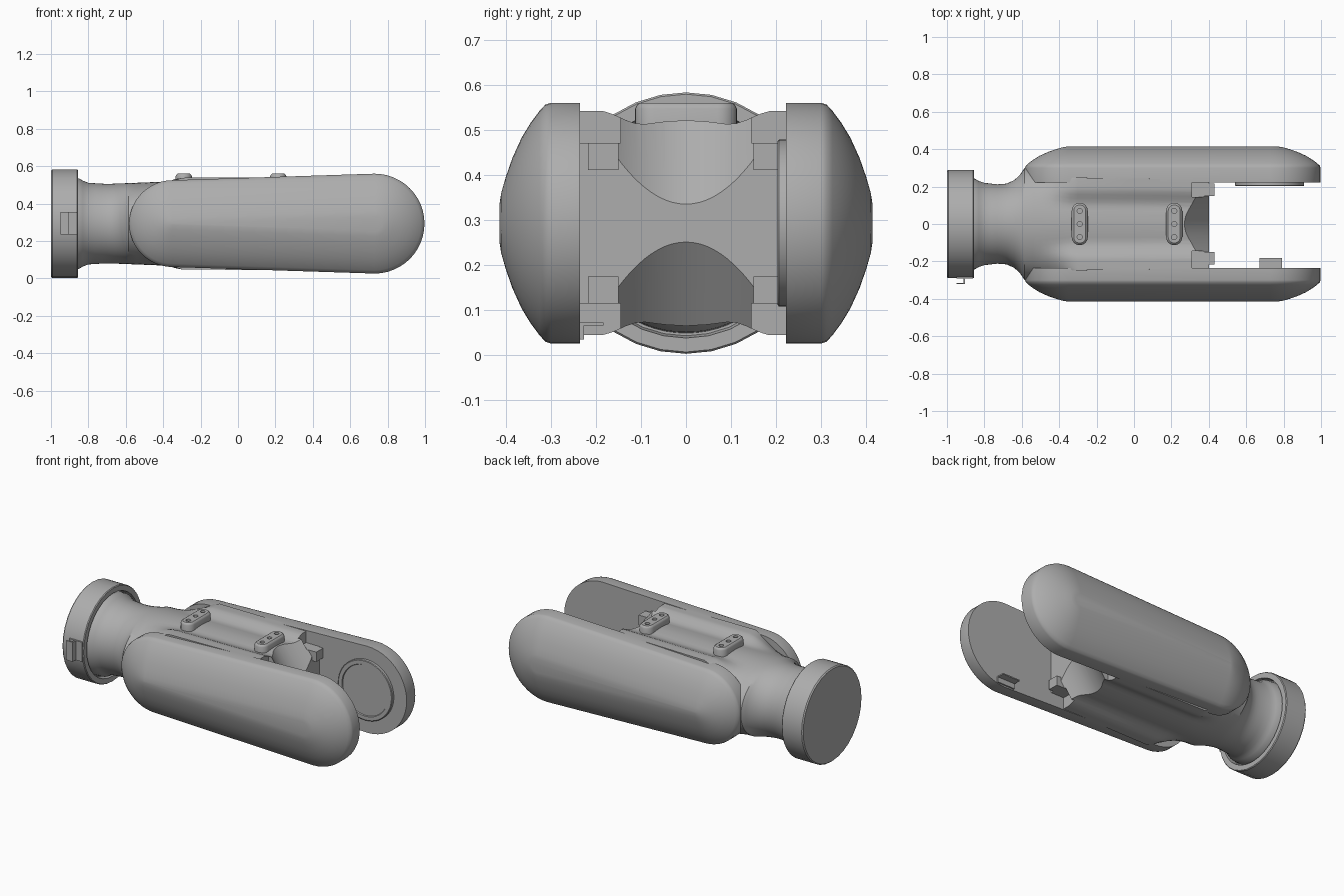
import bpy, bmesh
from math import sin, cos, pi, sqrt
from mathutils import Vector, Matrix

cube = bpy.data.objects.get("Cube")
if cube:
    bpy.data.objects.remove(cube, do_unlink=True)

grey = bpy.data.materials.new("mid grey")
grey.use_nodes = True
COLOUR = (0.42, 0.42, 0.42, 1)
grey.diffuse_color = COLOUR
grey.node_tree.nodes["Principled BSDF"].inputs["Base Color"].default_value = COLOUR
MID = 0.293  # height of the long axis


def make(name, bm):
    bmesh.ops.recalc_face_normals(bm, faces=bm.faces)
    mesh = bpy.data.meshes.new(name)
    bm.to_mesh(mesh)
    bm.free()
    mesh.materials.append(grey)
    obj = bpy.data.objects.new(name, mesh)
    bpy.context.collection.objects.link(obj)
    return obj


def loft(name, rings):
    """Skin closed rings of equal length and cap both ends."""
    bm = bmesh.new()
    rows = [[bm.verts.new(p) for p in ring] for ring in rings]
    n = len(rows[0])
    for a, b in zip(rows, rows[1:]):
        for i in range(n):
            j = (i + 1) % n
            bm.faces.new((a[i], a[j], b[j], b[i]))
    bm.faces.new(rows[0])
    bm.faces.new(rows[-1][::-1])
    return make(name, bm)


def box(name, x, y, z):
    bm = bmesh.new()
    size = [b - a for a, b in (x, y, z)]
    centre = [(a + b) / 2 for a, b in (x, y, z)]
    bmesh.ops.create_cube(bm, size=1, matrix=Matrix.Translation(centre) @ Matrix.Diagonal((*size, 1)))
    return make(name, bm)


def activate(obj):
    bpy.ops.object.select_all(action='DESELECT')
    obj.select_set(True)
    bpy.context.view_layer.objects.active = obj


def cut(obj, cutter):
    mod = obj.modifiers.new("cut", 'BOOLEAN')
    mod.operation, mod.solver, mod.object = 'DIFFERENCE', 'EXACT', cutter
    activate(obj)
    bpy.ops.object.modifier_apply(modifier=mod.name)
    bpy.data.objects.remove(cutter, do_unlink=True)


def smooth(obj, angle=0.6):
    activate(obj)
    bpy.ops.object.shade_smooth_by_angle(angle=angle)


def ease(a, b, v):
    t = min(max((v - a) / (b - a), 0), 1)
    return t * t * (3 - 2 * t)


def interp(table, v):
    for (a, fa), (b, fb) in zip(table, table[1:]):
        if v <= b:
            return fa + (fb - fa) * max(v - a, 0) / (b - a)
    return table[-1][1]


# Side pods: tapered stadium outline, domed outwards
BACK, FRONT = (-0.35, 0.232), (0.73, 0.267)


def stadium(y, inset):
    pts = []
    for (cx, r), start in ((FRONT, -pi / 2), (BACK, pi / 2)):
        for i in range(25):
            a = start + pi * i / 24
            pts.append((cx + (r - inset) * cos(a), y, MID + (r - inset) * sin(a)))
    return pts


dome = [(0.30, 0), (0.312, 0.004), (0.325, 0.018), (0.345, 0.045), (0.365, 0.078),
        (0.385, 0.122), (0.40, 0.165), (0.41, 0.2), (0.414, 0.226)]
for name, side, inner in (("left_pod", 1, 0.222), ("right_pod", -1, 0.235)):
    smooth(loft(name, [stadium(side * y, d) for y, d in [(inner, 0)] + dome]))

# Central body: round neck that flares and blends into the pods
width = [(-0.9, 0.245), (-0.85, 0.242), (-0.83, 0.23), (-0.8, 0.22), (-0.73, 0.212), (-0.68, 0.216),
         (-0.64, 0.235), (-0.61, 0.262), (-0.585, 0.3), (-0.5, 0.3), (-0.35, 0.25), (0.4, 0.238)]
radius = [(-0.9, 0.245), (-0.85, 0.242), (-0.83, 0.23), (-0.8, 0.218), (-0.7, 0.212),
          (-0.4, 0.224), (0.4, 0.229)]
valley = [(0, 0), (0.05, -0.003), (0.1, -0.01), (0.125, -0.004), (0.15, 0.008), (0.18, 0.02), (0.3, 0.021)]


def body_ring(x):
    w, r, blend = interp(width, x), interp(radius, x), ease(-0.54, -0.3, x)
    ring = []
    for i in range(64):
        a = 2 * pi * i / 64
        y, z = w * cos(a), r * sin(a)
        sign = 0 if i % 32 == 0 else (1 if z > 0 else -1)
        full = sign * (r + interp(valley, abs(y)))
        ring.append((x, y, MID + z + (full - z) * blend))
    return ring


stations = [-0.9, -0.85, -0.83, -0.815, -0.8, -0.765, -0.73, -0.705, -0.68, -0.66, -0.64, -0.625, -0.61,
            -0.6, -0.585, -0.54, -0.5, -0.46, -0.42, -0.38, -0.34, -0.3, 0, 0.4]
body = loft("central_body", [body_ring(x) for x in stations])

# Arched sloping scoops above and below the open end
for s in (1, -1):
    along = Vector((-0.13, 0, 0.185 * s)).normalized()
    out = Vector((0.185, 0, 0.13 * s)).normalized()
    base = Vector((0.40, 0, MID + 0.042 * s))
    section = [(0.155 * k / 10, 0.061 * (k / 10) ** 2) for k in range(-10, 11)]
    section += [(0.155, 0.4), (-0.155, 0.4)]
    rings = [[base + along * t + out * v + Vector((0, y, 0)) for y, v in section] for t in (-0.04, 0.5)]
    cut(body, loft("scoop_cutter", rings))
    # Stepped corners with locking blocks
    for side in (1, -1):
        ys = sorted((side * 0.145, side * 0.27))
        cut(body, box("step_cutter", (0.31, 0.5), ys, sorted((MID + 0.178 * s, MID + 0.4 * s))))
        ys = sorted((side * 0.16, side * 0.236))
        zs = sorted((MID + 0.118 * s, MID + 0.178 * s))
        box("locking_block", (0.30, 0.365), ys, zs)
        ys = sorted((side * 0.15, side * 0.217))
        box("locking_tab", (0.36, 0.43), ys, zs)
smooth(body, 0.5)


def disc_ring(axis, pos, r, n, centre):
    pts = []
    for i in range(n):
        u, v = r * cos(2 * pi * i / n), r * sin(2 * pi * i / n)
        pts.append((pos, u, MID + v) if axis == 'x' else (centre + u, pos, MID + v))
    return pts


# Mounting flange with a recessed inner face
profile = [(-1, 0.284), (-0.993, 0.29), (-0.86, 0.29), (-0.855, 0.286), (-0.855, 0.255), (-0.885, 0.25),
           (-0.885, 0.1)]
smooth(loft("mounting_flange", [disc_ring('x', x, r, 32, 0) for x, r in profile]))

# Flat pad and hook on the flange
box("flange_pad", (-0.95, -0.86), (-0.292, -0.27), (0.235, 0.355))
box("hook_stem", (-0.912, -0.904), (-0.32, -0.28), (0.235, 0.355))
box("hook_plate", (-0.95, -0.904), (-0.322, -0.315), (0.235, 0.355))

# Round pivot plate inside the left pod
profile = [(0.24, 0.185), (0.206, 0.185), (0.203, 0.181), (0.203, 0.158), (0.209, 0.155), (0.209, 0.05)]
smooth(loft("pivot_plate", [disc_ring('y', y, r, 48, 0.725) for y, r in profile]))

# Angle clip inside the right pod
box("clip_shelf", (0.67, 0.79), (-0.237, -0.183), (0.066, 0.073))
box("clip_back", (0.67, 0.79), (-0.237, -0.226), (0.035, 0.073))


# Rounded lugs on top, each with three screw holes
def capsule(cx, z, r):
    pts = []
    for cy, start in ((0.07, 0), (-0.07, pi)):
        for i in range(13):
            a = start + pi * i / 12
            pts.append((cx + r * cos(a), cy + r * sin(a), z))
    return pts


for name, cx, low in (("rear_lug", -0.29, 0.48), ("front_lug", 0.215, 0.49)):
    lug = loft(name, [capsule(cx, z, r) for z, r in
                      ((low, 0.043), (0.547, 0.043), (0.555, 0.039), (0.56, 0.032))])
    for hy in (-0.07, 0, 0.07):
        hole = [[(cx + 0.014 * cos(k * pi / 8), hy + 0.014 * sin(k * pi / 8), z) for k in range(16)]
                for z in (0.545, 0.6)]
        cut(lug, loft("hole_cutter", hole))
    smooth(lug)
